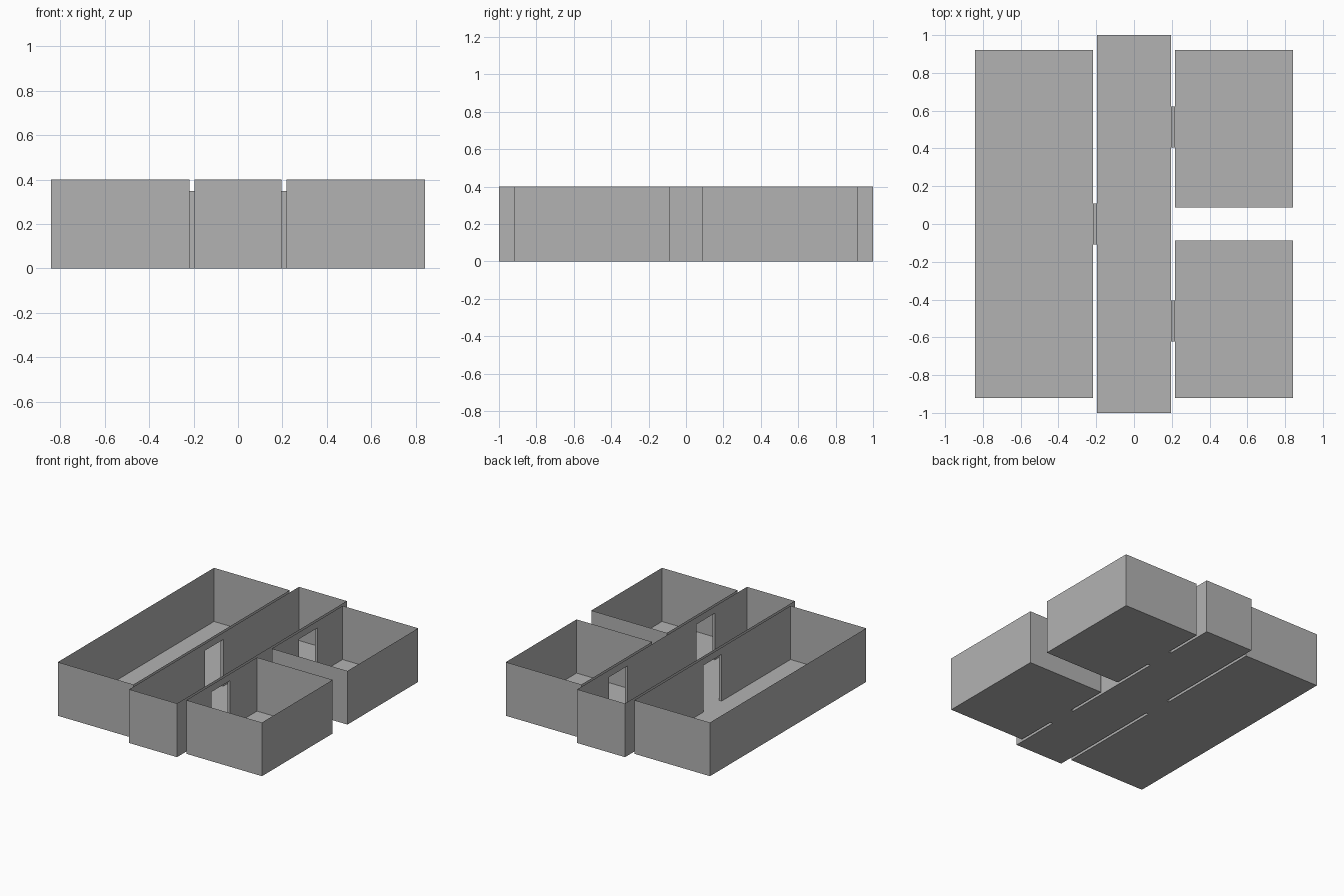
import bpy
import bmesh

cube = bpy.data.objects.get("Cube")
if cube:
    bpy.data.objects.remove(cube, do_unlink=True)

WALL_H, DOOR_H = 0.40, 0.348
OUTER_X, ROOM_X, HALL_X = 0.842, 0.218, 0.197
OUTER_Y, INNER_Y, HALL_Y = 0.92, 0.087, 1.0
MID_DOOR = (-0.108, 0.108)
BACK_DOOR = (0.405, 0.623)
FRONT_DOOR = (-0.623, -0.405)

grey = bpy.data.materials.new("plain grey")
grey.use_nodes = True
grey.diffuse_color = (0.45, 0.45, 0.45, 1)
grey.node_tree.nodes["Principled BSDF"].inputs["Base Color"].default_value = grey.diffuse_color


def build(name, polygons):
    """Make one object from a list of polygons, welded at shared corners."""
    bm = bmesh.new()
    for poly in polygons:
        bm.faces.new([bm.verts.new(p) for p in poly])
    bmesh.ops.remove_doubles(bm, verts=bm.verts, dist=0.0001)
    bmesh.ops.recalc_face_normals(bm, faces=bm.faces)
    mesh = bpy.data.meshes.new(name)
    bm.to_mesh(mesh)
    bm.free()
    mesh.materials.append(grey)
    obj = bpy.data.objects.new(name, mesh)
    bpy.context.collection.objects.link(obj)


def side_wall(x, y0, y1, doors):
    """Wall along y, notched from the floor for each doorway."""
    outline = [(y0, 0)]
    for a, b in sorted(doors):
        outline += [(a, 0), (a, DOOR_H), (b, DOOR_H), (b, 0)]
    outline += [(y1, 0), (y1, WALL_H), (y0, WALL_H)]
    return [(x, y, z) for y, z in outline]


def room(name, x0, x1, y0, y1, left_doors=(), right_doors=()):
    """Open-topped room of thin walls on a floor."""
    polygons = [[(x0, y0, 0), (x0, y1, 0), (x1, y1, 0), (x1, y0, 0)]]
    for y in (y0, y1):
        polygons.append([(x0, y, 0), (x1, y, 0), (x1, y, WALL_H), (x0, y, WALL_H)])
    polygons.append(side_wall(x0, y0, y1, left_doors))
    polygons.append(side_wall(x1, y0, y1, right_doors))
    build(name, polygons)


def doorway(name, x0, x1, door):
    """Short passage: threshold, two jambs and a lintel."""
    a, b = door
    ring = [(a, 0), (b, 0), (b, DOOR_H), (a, DOOR_H)]
    build(name, [[(x0, *p), (x1, *p), (x1, *q), (x0, *q)]
                 for p, q in zip(ring, ring[1:] + ring[:1])])


# Rooms
room("large_room", -OUTER_X, -ROOM_X, -OUTER_Y, OUTER_Y, right_doors=[MID_DOOR])
room("corridor", -HALL_X, HALL_X, -HALL_Y, HALL_Y, [MID_DOOR], [FRONT_DOOR, BACK_DOOR])
room("back_small_room", ROOM_X, OUTER_X, INNER_Y, OUTER_Y, left_doors=[BACK_DOOR])
room("front_small_room", ROOM_X, OUTER_X, -OUTER_Y, -INNER_Y, left_doors=[FRONT_DOOR])

# Doorways bridging the gaps
doorway("large_room_doorway", -ROOM_X, -HALL_X, MID_DOOR)
doorway("back_small_room_doorway", HALL_X, ROOM_X, BACK_DOOR)
doorway("front_small_room_doorway", HALL_X, ROOM_X, FRONT_DOOR)
